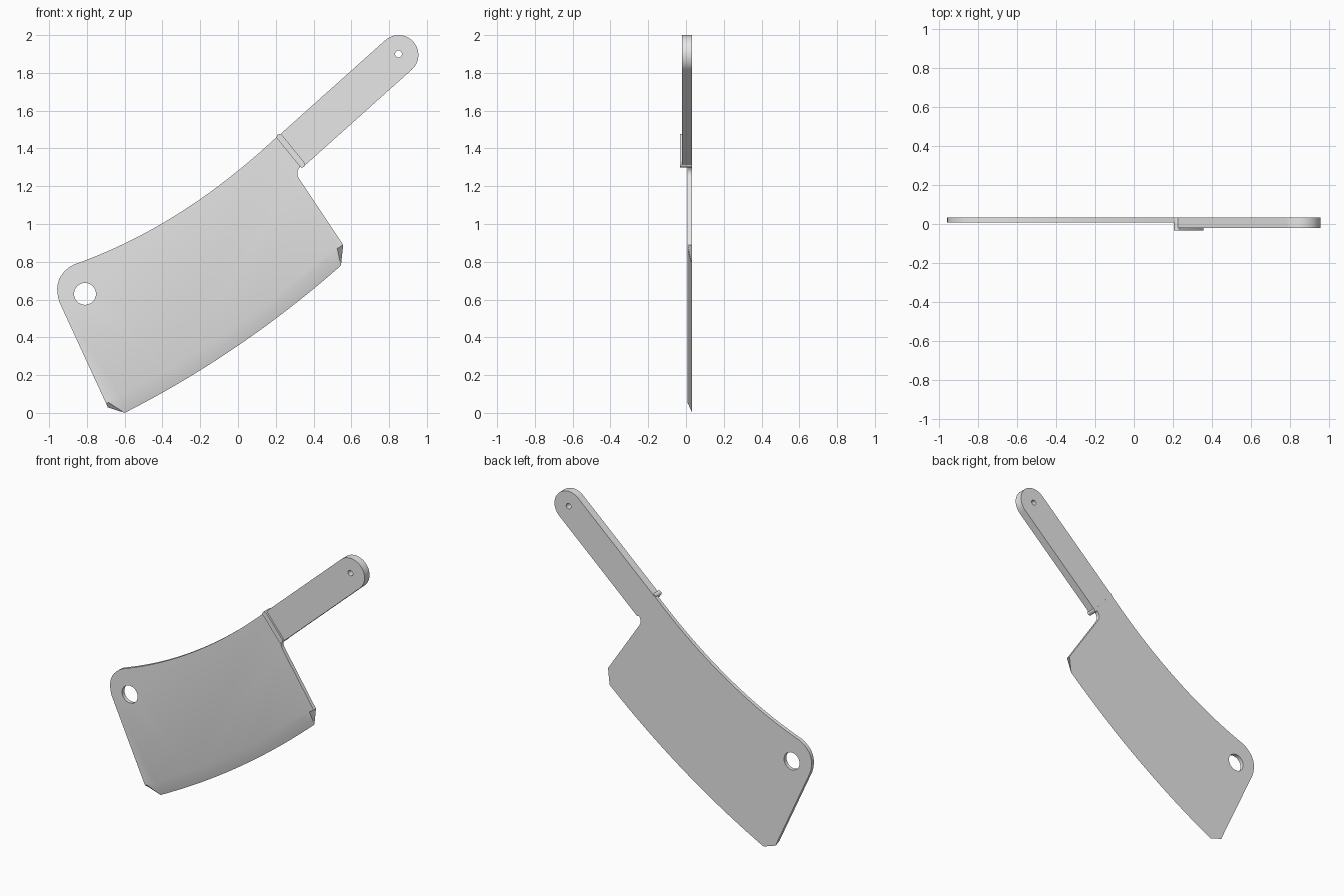
import bpy, bmesh, math
from mathutils import Vector

cube = bpy.data.objects.get("Cube")
if cube:
    bpy.data.objects.remove(cube)

BACK, BLADE_FRONT, HANDLE_FRONT, BOLSTER_FRONT = 0.033, 0.008, -0.02, -0.033

steel = bpy.data.materials.new("light grey steel")
steel.use_nodes = True
colour = (0.8, 0.8, 0.8, 1)
steel.diffuse_color = colour
steel.node_tree.nodes["Principled BSDF"].inputs["Base Color"].default_value = colour


def plate(name, outline, front, back, front_outline=None):
    """Solid between a back outline and a matching front outline, in x and z."""
    bm = bmesh.new()
    rear = [bm.verts.new((x, back, z)) for x, z in outline]
    fore = [bm.verts.new((x, front, z)) for x, z in front_outline or outline]
    bm.faces.new(rear)
    bm.faces.new(fore)
    n = len(rear)
    for i in range(n):
        j = (i + 1) % n
        bm.faces.new((rear[i], rear[j], fore[j], fore[i]))
    bmesh.ops.recalc_face_normals(bm, faces=bm.faces)
    mesh = bpy.data.meshes.new(name)
    bm.to_mesh(mesh)
    bm.free()
    mesh.materials.append(steel)
    ob = bpy.data.objects.new(name, mesh)
    bpy.context.collection.objects.link(ob)
    return ob


def activate(ob):
    bpy.ops.object.select_all(action='DESELECT')
    ob.select_set(True)
    bpy.context.view_layer.objects.active = ob


def arc(centre, radius, start, end, steps):
    angles = [math.radians(start + (end - start) * i / steps) for i in range(steps + 1)]
    return [Vector((centre[0] + radius * math.cos(a), centre[1] + radius * math.sin(a)))
            for a in angles]


def bezier(a, b, c, steps):
    a, b, c = Vector(a), Vector(b), Vector(c)
    ts = [i / steps for i in range(steps + 1)]
    return [a * (1 - t) ** 2 + b * 2 * t * (1 - t) + c * t * t for t in ts]


def drill(ob, centre, radius):
    cutter = plate("hole_cutter", arc(centre, radius, 0, 360, 32)[:-1], -0.2, 0.2)
    cutter.hide_render = True
    mod = ob.modifiers.new("hole", 'BOOLEAN')
    mod.operation, mod.solver, mod.object = 'DIFFERENCE', 'EXACT', cutter
    activate(ob)
    bpy.ops.object.modifier_apply(modifier=mod.name)
    bpy.data.objects.remove(cutter)


# Blade: concave spine, rounded nose, clipped corners, curved cutting edge, neck
spine = bezier((0.215, 1.47), (-0.30, 0.985), (-0.87, 0.785), 20)
nose = bezier((-0.87, 0.785), (-0.99, 0.72), (-0.945, 0.585), 10)[1:]
edge = bezier((-0.60, 0.0), (0.01, 0.31), (0.545, 0.78), 20)
neck = bezier((0.325, 1.238), (0.295, 1.285), (0.345, 1.315), 6)
heel = [Vector((0.557, 0.89))]
outline = spine + nose + [Vector((-0.70, 0.055)), Vector((-0.69, 0.03))] + edge + heel + neck

# The front loop is set back along the cutting edge to form the ground bevel
ground = [p + Vector((-0.085, 0.055)).lerp(Vector((-0.02, 0.09)), i / 20)
          for i, p in enumerate(edge)]
front = spine + nose + [Vector((-0.702, 0.058)), Vector((-0.698, 0.05))] + ground + heel + neck
blade = plate("blade", outline, BLADE_FRONT, BACK, front)
drill(blade, (-0.81, 0.63), 0.058)

# Handle: straight grip with a round end
end = Vector((0.85, 1.895))
along = Vector((0.745, 0.667)).normalized()
across = Vector((-along.y, along.x))
tilt = math.degrees(math.atan2(along.y, along.x))
start = end - along * 0.755
grip = [start + across * 0.105, start - across * 0.105]
handle = plate("handle", grip + arc(end, 0.105, tilt - 90, tilt + 90, 24), HANDLE_FRONT, BACK)
drill(handle, (0.85, 1.90), 0.018)

# Bolster: narrow rounded bar across the joint
middle = Vector((0.28, 1.388))
side = Vector((-0.63, 0.77)).normalized() * 0.094
lean = math.degrees(math.atan2(side.y, side.x))
bar = arc(middle + side, 0.016, lean - 90, lean + 90, 8)
bar += arc(middle - side, 0.016, lean + 90, lean + 270, 8)
bolster = plate("bolster", bar, BOLSTER_FRONT, BACK - 0.0005)

for ob in (blade, handle, bolster):
    activate(ob)
    bpy.ops.object.shade_smooth_by_angle(angle=math.radians(30))
